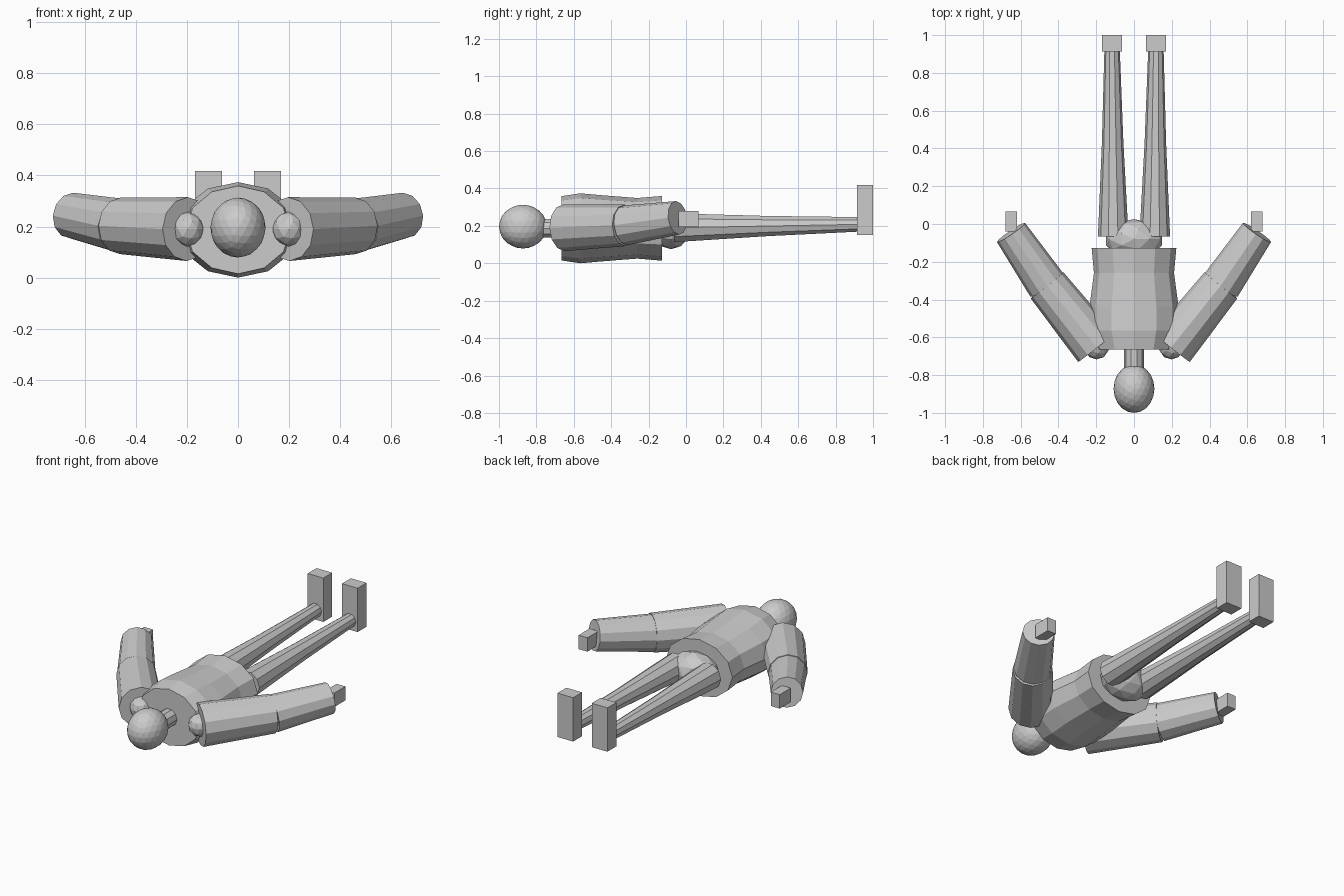
import bpy, bmesh, math
from mathutils import Vector, Matrix

cube = bpy.data.objects.get("Cube")
if cube:
    bpy.data.objects.remove(cube, do_unlink=True)

grey = bpy.data.materials.new("plain grey")
grey.use_nodes = True
COLOUR = (0.6, 0.6, 0.6, 1)
grey.diffuse_color = COLOUR
grey.node_tree.nodes["Principled BSDF"].inputs["Base Color"].default_value = COLOUR

MID = 0.187  # height of the body's axis


def finish(name, bm):
    bmesh.ops.recalc_face_normals(bm, faces=bm.faces)
    mesh = bpy.data.meshes.new(name)
    bm.to_mesh(mesh)
    bm.free()
    mesh.materials.append(grey)
    obj = bpy.data.objects.new(name, mesh)
    bpy.context.collection.objects.link(obj)
    return obj


def loft(name, rings, sides):
    """Capped tube through rings of (centre, half width, half height)."""
    bm = bmesh.new()
    axis = (Vector(rings[-1][0]) - Vector(rings[0][0])).normalized()
    across = axis.cross(Vector((0, 0, 1))).normalized()
    up = across.cross(axis)
    loops = []
    for centre, wide, high in rings:
        turn = [2 * math.pi * i / sides for i in range(sides)]
        loops.append([bm.verts.new(Vector(centre) + across * wide * math.cos(a)
                                   + up * high * math.sin(a)) for a in turn])
    for a, b in zip(loops, loops[1:]):
        for i in range(sides):
            j = (i + 1) % sides
            bm.faces.new((a[i], a[j], b[j], b[i]))
    bm.faces.new(loops[0])
    bm.faces.new(loops[-1])
    return finish(name, bm)


def limb(name, start, end, r1, r2, sides):
    return loft(name, [(start, r1, r1), (end, r2, r2)], sides)


def ball(name, centre, radii, detail):
    bm = bmesh.new()
    place = Matrix.Translation(centre) @ Matrix.Diagonal((*radii, 1))
    bmesh.ops.create_icosphere(bm, subdivisions=detail, radius=1, matrix=place)
    return finish(name, bm)


def box(name, centre, size):
    bm = bmesh.new()
    place = Matrix.Translation(centre) @ Matrix.Diagonal((*size, 1))
    bmesh.ops.create_cube(bm, size=1, matrix=place)
    return finish(name, bm)


# Head, neck, torso and pelvis
ball("head", (0, -0.872, 0.196), (0.108, 0.128, 0.117), 3)
limb("neck", (0, -0.78, MID), (0, -0.64, MID), 0.053, 0.053, 10)
torso_profile = [(-0.665, 0.205, 0.172), (-0.565, 0.236, 0.187), (-0.44, 0.236, 0.176),
                 (-0.26, 0.212, 0.162), (-0.128, 0.224, 0.173)]
loft("torso", [((0, y, MID), w, h) for y, w, h in torso_profile], 12)
ball("pelvis", (0, -0.08, MID), (0.155, 0.106, 0.112), 2)

# Arms and legs on both sides
for side, s in (("left", 1), ("right", -1)):
    shoulder = (s * 0.198, -0.652, 0.19)
    elbow = (s * 0.46, -0.325, 0.203)
    wrist = (s * 0.651, -0.045, 0.243)
    ball(side + "_shoulder", shoulder, (0.065, 0.065, 0.068), 2)
    limb(side + "_upper_arm", shoulder, elbow, 0.125, 0.111, 12)
    limb(side + "_forearm", elbow, wrist, 0.107, 0.09, 12)
    box(side + "_hand", (s * 0.65, 0.013, 0.236), (0.06, 0.106, 0.085))

    hip = (s * 0.11, -0.065, 0.19)
    knee = (s * 0.113, 0.43, 0.199)
    ankle = (s * 0.116, 0.917, 0.208)
    limb(side + "_thigh", hip, knee, 0.081, 0.057, 10)
    limb(side + "_shin", knee, ankle, 0.057, 0.041, 10)
    box(side + "_foot", (s * 0.116, 0.957, 0.284), (0.106, 0.086, 0.268))
